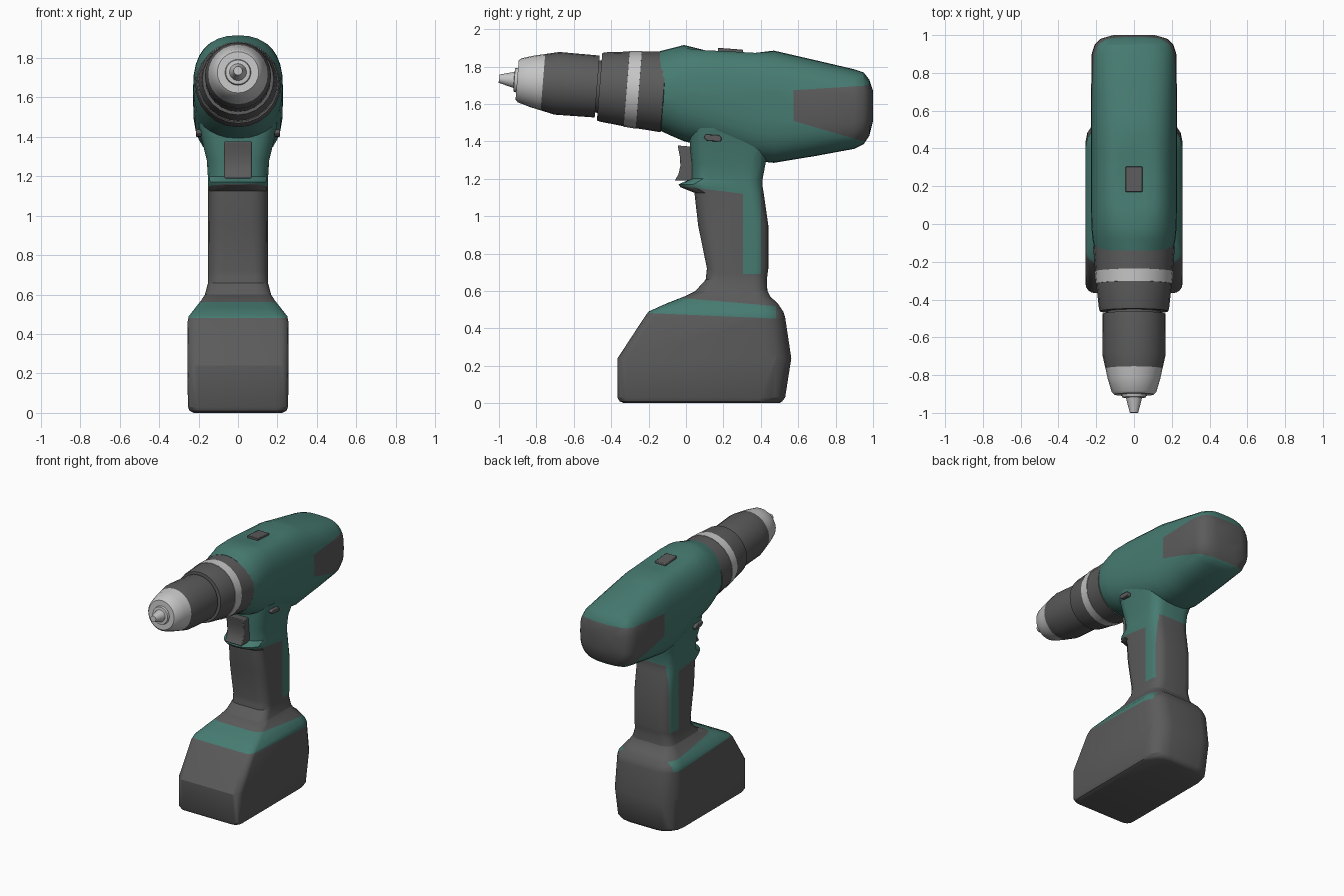
import bpy, bmesh, math
from mathutils import Vector

if "Cube" in bpy.data.objects:
    bpy.data.objects.remove(bpy.data.objects["Cube"])


def material(name, r, g, b):
    m = bpy.data.materials.new(name)
    m.diffuse_color = (r, g, b, 1)
    m.use_nodes = True
    m.node_tree.nodes["Principled BSDF"].inputs["Base Color"].default_value = m.diffuse_color
    return m


GREEN = material("teal_green", 0.062, 0.2, 0.168)
DARK = material("dark_grey", 0.105, 0.105, 0.105)
SILVER = material("silver", 0.56, 0.56, 0.56)


def loft(name, rings, mats, cuts=(), rule=None):
    """Skin a list of rings, cut along planes (point, normal), colour by rule(centre)."""
    bm = bmesh.new()
    vr = [[bm.verts.new(p) for p in ring] for ring in rings]
    n = len(vr[0])
    for a, b in zip(vr, vr[1:]):
        for i in range(n):
            j = (i + 1) % n
            bm.faces.new((a[i], a[j], b[j], b[i]))
    bm.faces.new(vr[0])
    bm.faces.new(vr[-1])
    for co, no in cuts:
        bmesh.ops.bisect_plane(bm, geom=bm.verts[:] + bm.edges[:] + bm.faces[:],
                               dist=1e-5, plane_co=co, plane_no=no)
    bmesh.ops.recalc_face_normals(bm, faces=bm.faces[:])
    if rule:
        for f in bm.faces:
            f.material_index = rule(f.calc_center_median())
    me = bpy.data.meshes.new(name)
    bm.to_mesh(me)
    bm.free()
    for m in mats:
        me.materials.append(m)
    ob = bpy.data.objects.new(name, me)
    bpy.context.collection.objects.link(ob)
    return ob


def line_plane(y0, z0, y1, z1):
    """Plane through a line in side view, running along x."""
    return (0, y0, z0), (0, -(z1 - z0), y1 - y0)


def line_z(y, y0, z0, y1, z1):
    return z0 + (z1 - z0) * (y - y0) / (y1 - y0)


def lathe(name, profile, mat, seg=24):
    """Revolve (y, radius) points round the slightly tilted drill axis."""
    up = Vector((0, 0.08, 1)).normalized()
    rings = []
    for y, r in profile:
        c = Vector((0, y, 1.735 - 0.08 * (y + 1)))
        rings.append([c + Vector((r * math.cos(a), 0, 0)) + up * (r * math.sin(a))
                      for a in (2 * math.pi * i / seg for i in range(seg))])
    return loft(name, rings, [mat])


def oval(y, top, bot, hw, n, clamp=9, seg=32):
    """Superellipse section of the motor housing."""
    ring = []
    for i in range(seg):
        a = 2 * math.pi * i / seg
        c, s = math.cos(a), math.sin(a)
        x = hw * math.copysign(abs(c) ** (2 / n), c)
        z = (top + bot) / 2 + (top - bot) / 2 * math.copysign(abs(s) ** (2 / n), s)
        ring.append((x, y, min(z, clamp)))
    return ring


def round_rect(z, yf, yb, hw, rf, rb, k=4):
    """Rounded rectangle section with front and back corner radii."""
    ring = []
    for sx, yc, r, a0 in ((1, yb - rb, rb, 0), (-1, yb - rb, rb, 90),
                          (-1, yf + rf, rf, 180), (1, yf + rf, rf, 270)):
        for i in range(k + 1):
            a = math.radians(a0 + 90 * i / k)
            ring.append((sx * (hw - r) + r * math.cos(a), yc + r * math.sin(a), z))
    return ring


def prism(name, profile, hw, mat, bevel):
    """Extrude a side-view outline across x."""
    ob = loft(name, [[(x, y, z) for y, z in profile] for x in (-hw, hw)], [mat])
    m = ob.modifiers.new("bevel", 'BEVEL')
    m.width, m.segments = bevel, 2
    return ob


# Motor housing with a flat on top and a dark rear patch
housing = [
    (-0.14, 1.882, 1.458, 0.208, 2.0), (-0.08, 1.897, 1.43, 0.22, 2.15),
    (-0.01, 1.915, 1.40, 0.226, 2.35), (0.10, 1.912, 1.375, 0.228, 2.5, 1.887),
    (0.25, 1.903, 1.33, 0.228, 2.6, 1.88), (0.37, 1.893, 1.295, 0.228, 2.7, 1.873),
    (0.47, 1.885, 1.285, 0.228, 2.8), (0.70, 1.832, 1.323, 0.227, 2.9),
    (0.90, 1.785, 1.36, 0.224, 3.0), (0.95, 1.768, 1.385, 0.208, 3.0),
    (0.98, 1.73, 1.43, 0.178, 3.0), (1.0, 1.67, 1.51, 0.11, 2.8)]
P_TOP, P_LOW = (0.6, 1.675, 1.0, 1.70), (0.57, 1.51, 0.95, 1.40)
loft("motor_housing", [oval(*s) for s in housing], [GREEN, DARK],
     [line_plane(*P_TOP), line_plane(*P_LOW), ((0, 0.575, 0), (0, 1, 0))],
     lambda c: int(c.y > 0.575 and line_z(c.y, *P_LOW) < c.z < line_z(c.y, *P_TOP)))

# Gear collar and its silver ring
lathe("gear_collar", [(-0.462, 0.15), (-0.462, 0.181), (-0.445, 0.186), (-0.32, 0.2),
                      (-0.12, 0.2165), (-0.11, 0.2)], DARK)
lathe("collar_ring", [(-0.318, 0.195), (-0.317, 0.203), (-0.252, 0.2085), (-0.251, 0.2)], SILVER)

# Chuck
lathe("chuck_spindle", [(-0.5, 0.14), (-0.44, 0.14)], DARK)
lathe("chuck_sleeve", [(-0.475, 0.15), (-0.475, 0.166), (-0.69, 0.168), (-0.765, 0.151)], DARK)
lathe("chuck_nose", [(-0.765, 0.151), (-0.82, 0.139), (-0.89, 0.118), (-0.903, 0.105),
                     (-0.903, 0.066), (-0.918, 0.062), (-0.92, 0.043), (-1.0, 0.022)], SILVER)

# Handle: green top and side strips, dark grip
handle = [
    (1.47, 0.02, 0.46, 0.20, 0.10, 0.08), (1.40, 0.02, 0.45, 0.187, 0.10, 0.08),
    (1.28, 0.03, 0.425, 0.158, 0.10, 0.08), (1.20, 0.03, 0.41, 0.153, 0.10, 0.07),
    (1.17, -0.04, 0.41, 0.152, 0.13, 0.07), (1.155, -0.03, 0.41, 0.152, 0.13, 0.07),
    (1.125, 0.045, 0.415, 0.152, 0.09, 0.07), (0.95, 0.065, 0.44, 0.152, 0.08, 0.07),
    (0.72, 0.112, 0.44, 0.152, 0.07, 0.07), (0.66, 0.105, 0.432, 0.152, 0.07, 0.07),
    (0.60, 0.05, 0.435, 0.168, 0.07, 0.07)]
G_TOP = (-0.04, 1.162, 0.3, 1.12)


def grip_colour(c):
    if c.y > 0.4:
        return int(c.z < 1.19)
    strip = c.y > 0.305 and c.z > 0.69
    return int(c.z < line_z(c.y, *G_TOP) and not strip)


loft("handle", [round_rect(*s) for s in handle], [GREEN, DARK],
     [line_plane(*G_TOP), ((0, 0.305, 0), (0, 1, 0)), ((0, 0.4, 0), (0, 1, 0)),
      ((0, 0, 0.69), (0, 0, 1)), ((0, 0, 1.19), (0, 0, 1))], grip_colour)

# Battery with a green shoulder band
battery = [
    (0.60, 0.05, 0.435, 0.168, 0.07, 0.07), (0.57, -0.01, 0.45, 0.187, 0.07, 0.08),
    (0.535, -0.10, 0.49, 0.215, 0.07, 0.10), (0.49, -0.20, 0.52, 0.25, 0.06, 0.12),
    (0.46, -0.222, 0.53, 0.256, 0.05, 0.12), (0.24, -0.366, 0.563, 0.257, 0.05, 0.13),
    (0.03, -0.366, 0.53, 0.254, 0.05, 0.13), (0.01, -0.355, 0.515, 0.245, 0.05, 0.13),
    (0.0, -0.33, 0.50, 0.225, 0.05, 0.12)]
B_TOP, B_LOW = (-0.02, 0.562, 0.47, 0.52), (-0.2, 0.482, 0.48, 0.452)
loft("battery", [round_rect(*s) for s in battery], [GREEN, DARK],
     [line_plane(*B_TOP), line_plane(*B_LOW), ((0, 0.48, 0), (0, 1, 0))],
     lambda c: int(not (c.y < 0.48 and line_z(c.y, *B_LOW) < c.z < line_z(c.y, *B_TOP))))

# Trigger, direction slider and speed switch
prism("trigger", [(-0.045, 1.378), (0.05, 1.37), (0.05, 1.19), (-0.06, 1.19),
                  (-0.04, 1.225), (-0.03, 1.27), (-0.033, 1.32)], 0.07, DARK, 0.006)
prism("direction_slider", [(0.095, 1.42), (0.105, 1.437), (0.175, 1.433), (0.192, 1.418),
                           (0.185, 1.398), (0.115, 1.402)], 0.212, DARK, 0.005)
prism("speed_switch", [(0.17, 1.86), (0.17, 1.9), (0.305, 1.89), (0.305, 1.85)],
      0.044, DARK, 0.004)

# Smooth shading with sharp creases
for ob in bpy.context.collection.objects:
    ob.select_set(True)
    bpy.context.view_layer.objects.active = ob
bpy.ops.object.shade_smooth_by_angle(angle=math.radians(32))
